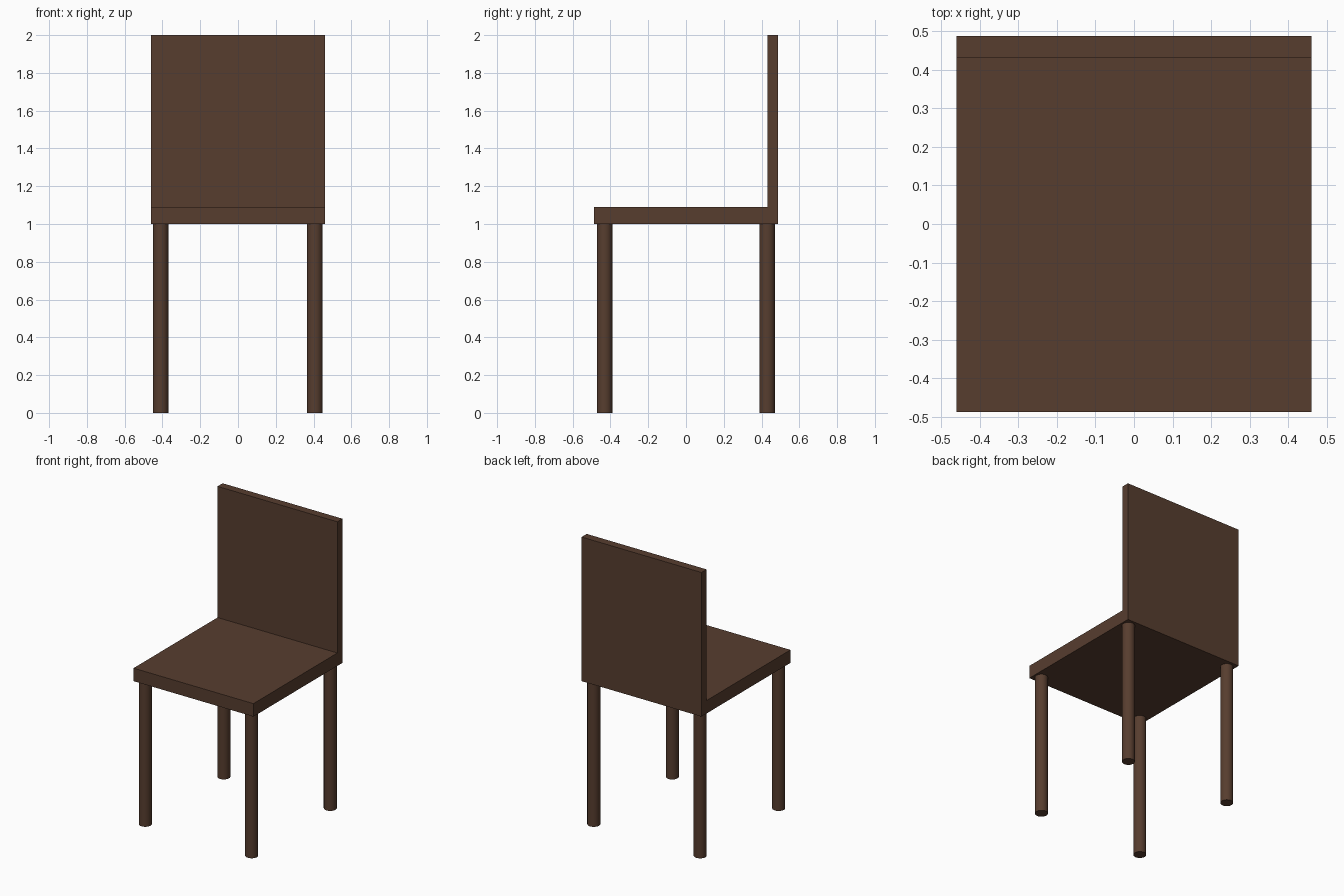
import bpy, bmesh, math

if "Cube" in bpy.data.objects:
    bpy.data.objects.remove(bpy.data.objects["Cube"])

wood = bpy.data.materials.new("dark_brown_wood")
wood.diffuse_color = (0.095, 0.047, 0.028, 1.0)
wood.use_nodes = True
wood.node_tree.nodes["Principled BSDF"].inputs["Base Color"].default_value = wood.diffuse_color


def add_object(name, bm):
    bmesh.ops.recalc_face_normals(bm, faces=bm.faces)
    mesh = bpy.data.meshes.new(name)
    bm.to_mesh(mesh)
    bm.free()
    mesh.materials.append(wood)
    obj = bpy.data.objects.new(name, mesh)
    bpy.context.collection.objects.link(obj)
    return obj


# Seat and backrest: one L-shaped side profile extruded across the width
HALF_W = 0.46
profile = [(-0.488, 1.0), (0.488, 1.0), (0.488, 2.0),
           (0.432, 2.0), (0.432, 1.09), (-0.488, 1.09)]
bm = bmesh.new()
side = bm.faces.new([bm.verts.new((-HALF_W, y, z)) for y, z in profile])
ext = bmesh.ops.extrude_face_region(bm, geom=[side])
bmesh.ops.translate(bm, vec=(2 * HALF_W, 0, 0),
                    verts=[v for v in ext["geom"] if isinstance(v, bmesh.types.BMVert)])
add_object("seat_and_backrest", bm)


# Round legs under the four corners
def add_leg(name, x, y, radius=0.041, height=1.0):
    bm = bmesh.new()
    bmesh.ops.create_cone(bm, cap_ends=True, segments=32,
                          radius1=radius, radius2=radius, depth=height)
    leg = add_object(name, bm)
    leg.location = (x, y, height / 2)
    bpy.ops.object.select_all(action="DESELECT")
    leg.select_set(True)
    bpy.context.view_layer.objects.active = leg
    bpy.ops.object.shade_smooth_by_angle(angle=math.radians(30))


for end, y in (("front", -0.431), ("back", 0.43)):
    for hand, x in (("left", -0.41), ("right", 0.407)):
        add_leg(f"{end}_{hand}_leg", x, y)
